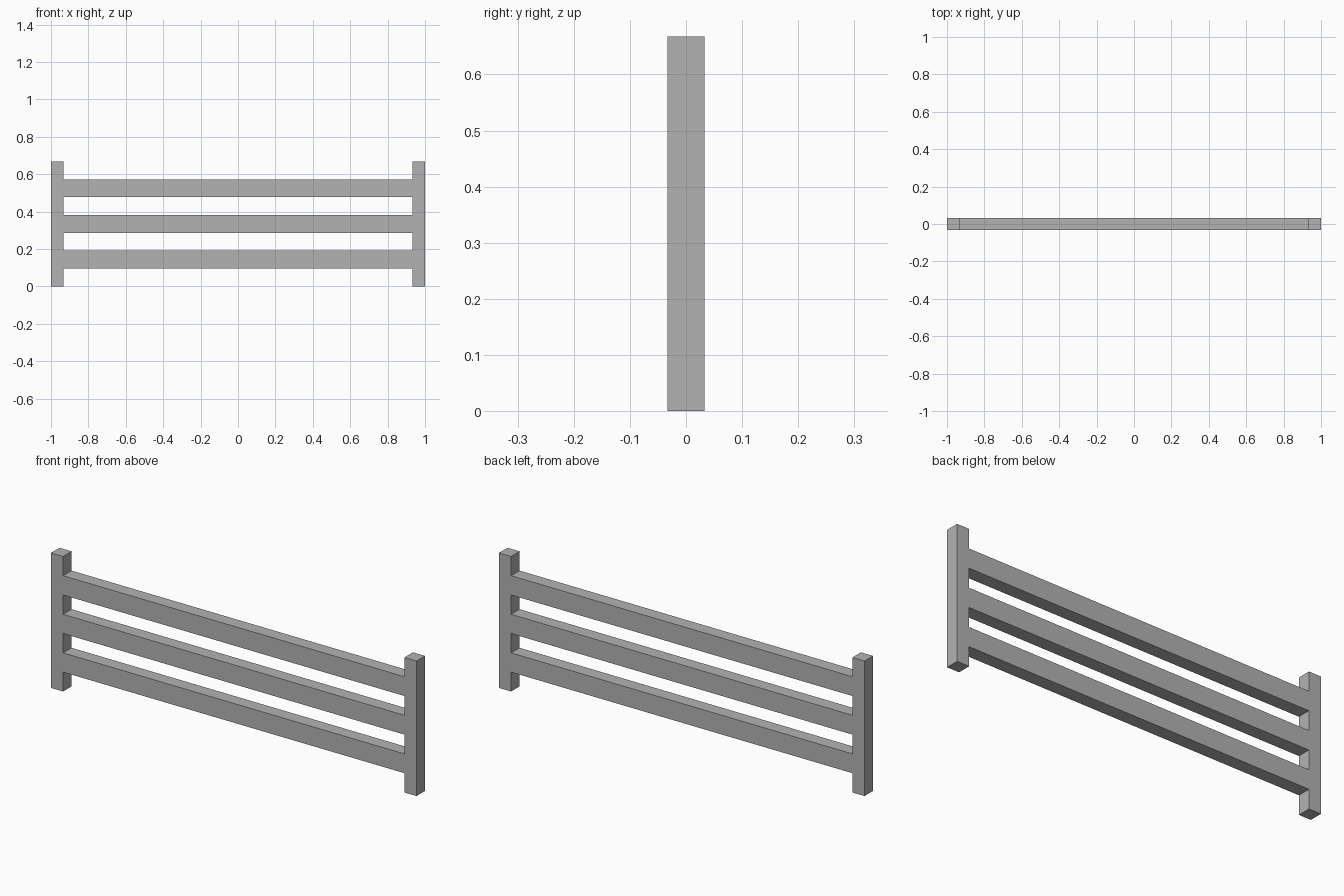
import bpy
import bmesh

cube = bpy.data.objects.get("Cube")
if cube:
    bpy.data.objects.remove(cube, do_unlink=True)

HEIGHT = 0.668
DEPTH = 0.066
POST = 0.066
ROWS = 7                      # gap, rail, gap, rail, gap, rail, gap
ROW = HEIGHT / ROWS

# Plain grey paint
grey = bpy.data.materials.new("plain_grey")
grey.use_nodes = True
colour = (0.45, 0.45, 0.45, 1)
grey.diffuse_color = colour
grey.node_tree.nodes["Principled BSDF"].inputs["Base Color"].default_value = colour

bm = bmesh.new()


def panel(x0, x1, row):
    """One flat cell of the frame, on the front plane."""
    z0, z1 = row * ROW, (row + 1) * ROW
    corners = [(x0, z0), (x1, z0), (x1, z1), (x0, z1)]
    bm.faces.new([bm.verts.new((x, -DEPTH / 2, z)) for x, z in corners])


# Two end posts, and a rail on every second row
for row in range(ROWS):
    panel(-1, -1 + POST, row)
    panel(1 - POST, 1, row)
    if row % 2:
        panel(-1 + POST, 1 - POST, row)
bmesh.ops.remove_doubles(bm, verts=bm.verts, dist=0.0001)

# Thicken the outline so posts and rails are one flush solid
front = bm.faces[:]
back = bmesh.ops.extrude_face_region(bm, geom=front, use_keep_orig=True)["geom"]
bmesh.ops.translate(bm, vec=(0, DEPTH, 0),
                    verts=[v for v in back if isinstance(v, bmesh.types.BMVert)])
bmesh.ops.recalc_face_normals(bm, faces=bm.faces)

mesh = bpy.data.meshes.new("fence_frame")
bm.to_mesh(mesh)
bm.free()
mesh.materials.append(grey)
fence = bpy.data.objects.new("fence_frame", mesh)
bpy.context.collection.objects.link(fence)
